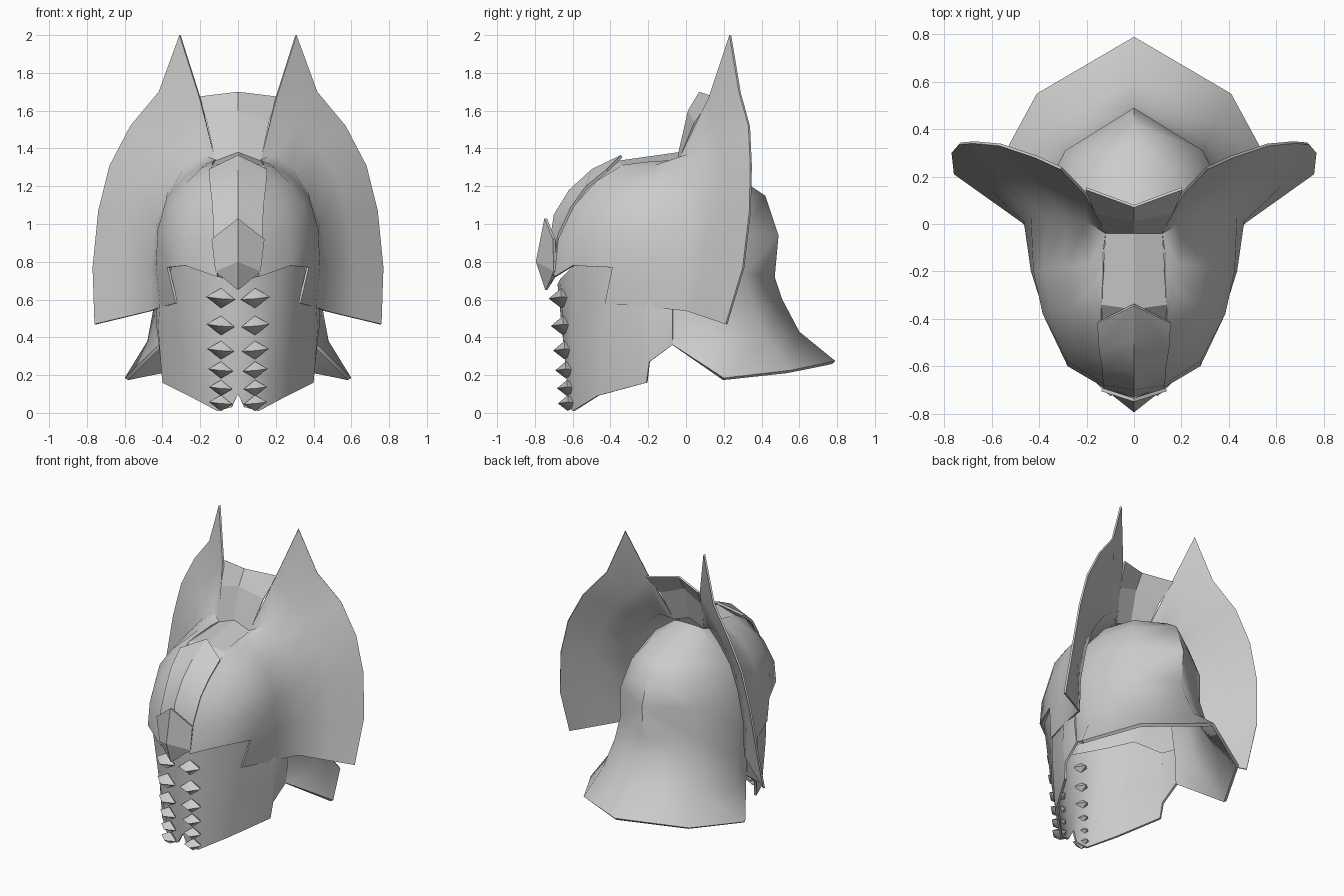
import bpy, bmesh, math
from mathutils import Vector

steel = bpy.data.materials.new("grey steel")
steel.diffuse_color = (0.6, 0.6, 0.6, 1)


def sheet(name, rows, thick, angle=40):
    """Mirrored, thickened sheet from rows of points; None leaves a cell open."""
    bm = bmesh.new()
    grid = [[bm.verts.new(p) if p else None for p in row] for row in rows]
    for a, b in zip(grid, grid[1:]):
        for i in range(len(a) - 1):
            quad = [a[i], a[i + 1], b[i + 1], b[i]]
            if all(quad):
                bm.faces.new(quad)
    bmesh.ops.remove_doubles(bm, verts=bm.verts, dist=0.002)
    bm.normal_update()
    # Point the sheet away from the middle of the head
    mid = Vector((0, -0.1, 0.7))
    if sum(f.calc_area() * f.normal.dot(f.calc_center_median() - mid) for f in bm.faces) < 0:
        bmesh.ops.reverse_faces(bm, faces=bm.faces)
    return finish(name, bm, thick, angle)


def finish(name, bm, thick, angle):
    me = bpy.data.meshes.new(name)
    bm.to_mesh(me)
    bm.free()
    ob = bpy.data.objects.new(name, me)
    bpy.context.collection.objects.link(ob)
    me.materials.append(steel)
    bpy.ops.object.select_all(action='DESELECT')
    ob.select_set(True)
    bpy.context.view_layer.objects.active = ob
    m = ob.modifiers.new("mirror", 'MIRROR')
    m.merge_threshold = 0.002
    if thick:
        s = ob.modifiers.new("thickness", 'SOLIDIFY')
        s.thickness, s.offset = thick, -1
    for mod in list(ob.modifiers):
        bpy.ops.object.modifier_apply(modifier=mod.name)
    bpy.ops.object.shade_smooth_by_angle(angle=math.radians(angle))
    return ob


# Dome rows from the brow up to the crest, each running front to back
dome = [
    [None, None, (.33, -.43, .58), (.41, -.2, .56), (.465, 0, .54)],
    [(.11, -.70, .72), (.28, -.6, .78), (.375, -.39, .77), (.435, -.2, .77), (.465, .01, .77)],
    [(.12, -.68, .92), (.28, -.58, .93), (.385, -.38, .95), (.425, -.2, .97), (.435, .03, 1.0)],
    [(.13, -.59, 1.10), (.24, -.52, 1.09), (.35, -.37, 1.1), (.38, -.19, 1.13), (.375, .03, 1.17)],
    [(.14, -.47, 1.23), (.20, -.43, 1.21), (.27, -.35, 1.22), (.29, -.18, 1.24), (.285, .03, 1.3)],
    [(.14, -.34, 1.31), (.16, -.32, 1.305), (.19, -.29, 1.3), (.19, -.17, 1.31), (.20, .01, 1.37)],
    [(.135, -.32, 1.315), (.135, -.28, 1.32), (.13, -.2, 1.33), (.13, -.12, 1.335), (.12, -.04, 1.34)],
]
# Trailing edge of the wing, bottom to tip
wing = [(.76, .21, .47), (.77, .30, .77), (.74, .335, 1.07), (.68, .34, 1.31),
        (.57, .33, 1.52), (.42, .28, 1.70), (.31, .23, 2.0)]
rows = []
for d, w in zip(dome, wing):
    mid = tuple((a + b) / 2 for a, b in zip(d[-1], w))
    rows.append(d + [mid, w])
rows[-1][-2] = (.205, .12, 1.67)   # inner edge follows the crest band
sheet("winged_shell", rows, 0.012, 60)

# Back of the skull flaring into the neck guard, centre to side
sheet("neck_guard", [
    [(0, -.02, 1.335), (.06, -.02, 1.335), (.11, -.03, 1.325), (.12, -.1, 1.3)],
    [(0, .33, 1.21), (.17, .2, 1.23), (.24, 0, 1.23), (.25, -.1, 1.2)],
    [(0, .42, 1.15), (.24, .26, 1.13), (.33, .03, 1.1), (.34, -.1, 1.08)],
    [(0, .49, .94), (.29, .31, .94), (.40, .04, .94), (.40, -.1, .93)],
    [(0, .47, .72), (.29, .31, .74), (.43, .04, .74), (.42, -.1, .74)],
    [(0, .51, .60), (.31, .35, .58), (.45, .07, .54), (.425, -.08, .56)],
    [(0, .60, .43), (.35, .42, .40), (.48, .12, .38), (.42, -.07, .44)],
    [(0, .79, .275), (.41, .55, .225), (.60, .20, .185), (.42, -.07, .36)],
], 0.022, 60)

# Face mask, from the cheek round to the centre ridge
top = [(.425, -.07, .62), (.41, -.2, .64), (.395, -.23, .66), (.345, -.4, .785),
       (.255, -.59, .785), (.07, -.665, .71), (0, -.68, .68)]
low = [(.42, -.07, .36), (.41, -.195, .27), (.40, -.21, .16), (.26, -.47, .09),
       (.11, -.6, .01), (.035, -.62, .03), (0, -.61, .1)]
mids = [tuple((a + b) / 2 * s for a, b, s in zip(p, q, (1.03, 1.01, 1)))
        for p, q in zip(top, low)]
sheet("face_mask", [top, mids, low], 0.015, 50)

# Ridged centre pieces, each as rows of centre point and edge point
sheet("crest_band", [
    [(0, -.62, 1.12), (.13, -.59, 1.08)],
    [(0, -.36, 1.335), (.14, -.34, 1.31)],
    [(0, -.04, 1.38), (.12, -.04, 1.335)],
    [(0, .01, 1.60), (.165, .045, 1.54)],
    [(0, .07, 1.70), (.205, .145, 1.675)],
], 0.012, 15)
sheet("forehead_plate", [
    [(0, -.345, 1.365), (.155, -.42, 1.29)],
    [(0, -.50, 1.29), (.148, -.53, 1.20)],
    [(0, -.62, 1.18), (.135, -.61, 1.09)],
    [(0, -.70, 1.05), (.13, -.68, .94)],
    [(0, -.73, .85), (.12, -.70, .75)],
    [(0, -.73, .68), (.10, -.70, .73)],
], 0.015, 25)
sheet("nose_plate", [
    [(0, -.75, 1.03), (.14, -.705, .92)],
    [(0, -.795, .80), (.12, -.70, .75)],
    [(0, -.745, .65), (.02, -.735, .665)],
], 0.015, 15)

# Two columns of pointed teeth, shrinking toward the chin
bm = bmesh.new()
for z, s in ((.605, 1), (.46, .97), (.33, .92), (.225, .85), (.13, .8), (.05, .8)):
    c = Vector((.09, -.615 - .06 * z, z))
    ring = [bm.verts.new(c + Vector(o) * s) for o in
            ((-.075, -.03, -.005), (.01, -.075, 0), (.08, -.01, .01), (0, .07, 0))]
    for tip in ((0, -.01, .055), (0, -.01, -.05)):
        t = bm.verts.new(c + Vector(tip) * s)
        for i in range(4):
            bm.faces.new((ring[i], ring[(i + 1) % 4], t))
bmesh.ops.recalc_face_normals(bm, faces=bm.faces)
finish("teeth", bm, 0, 60)
